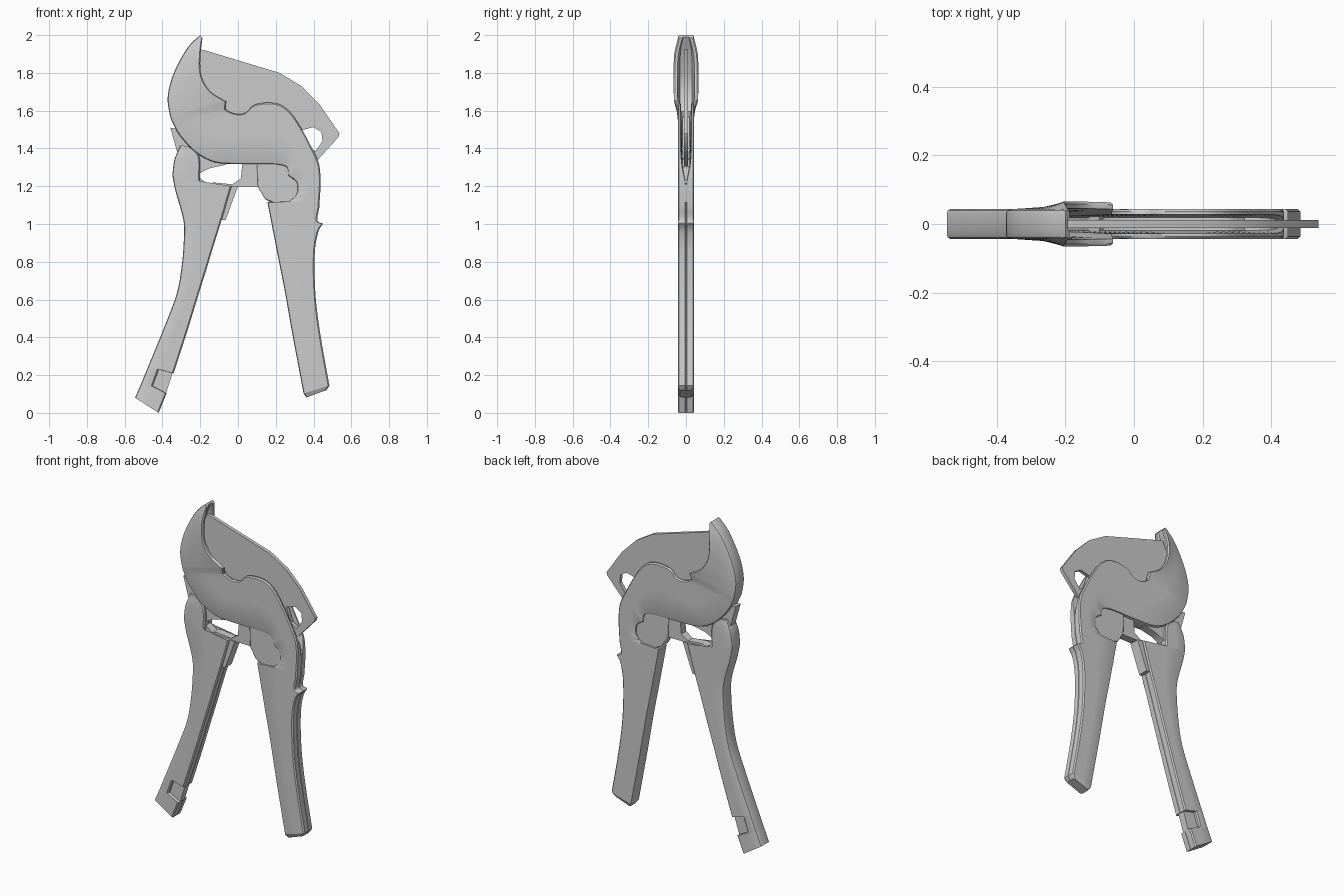
import bpy, bmesh
from mathutils import Vector


def finish(ob, angle=0.6):
    bpy.ops.object.select_all(action='DESELECT')
    bpy.context.view_layer.objects.active = ob
    ob.select_set(True)
    bpy.ops.object.shade_smooth_by_angle(angle=angle)


def smooth_run(run, n=4):
    """Catmull-Rom through the stations of one run."""
    v = [Vector(s) for s in run]
    out = []
    for i in range(len(v) - 1):
        p0, p1, p2, p3 = v[max(i - 1, 0)], v[i], v[i + 1], v[min(i + 2, len(v) - 1)]
        for k in range(n):
            t = k / n
            out.append(0.5 * (2 * p1 + (p2 - p0) * t + (2 * p0 - 5 * p1 + 4 * p2 - p3) * t * t
                              + (3 * p1 - p0 - 3 * p2 + p3) * t ** 3))
    return out + [v[-1]]


def section(s):
    """Slotted, chamfered cross-section spanning from edge A to edge B."""
    ax, az, bx, bz, w, wi, f = s
    a, b = Vector((ax, 0, az)), Vector((bx, 0, bz))
    length = (b - a).length
    u = (b - a) / length
    w0 = min(w, 0.043)
    c = min(0.012, 0.3 * length)
    half = [(0, w0 - c), (c * 0.3, w0 - c * 0.3), (c, w0), (length / 2, w0 + 0.3 * (w - w0)),
            (length - c * 0.6, w), (length, w - c * 0.6), (length, wi), (length * f, wi * 0.7)]
    pts = [(t, y) for t, y in half] + [(t, -y) for t, y in reversed(half)]
    return [a + u * t + Vector((0, y, 0)) for t, y in pts]


def loft(name, runs):
    bm = bmesh.new()
    rings = [[bm.verts.new(p) for p in section(s)] for run in runs for s in smooth_run(run)]
    n = len(rings[0])
    for r, q in zip(rings, rings[1:]):
        for i in range(n):
            bm.faces.new((r[i], r[(i + 1) % n], q[(i + 1) % n], q[i]))
    bm.faces.new(rings[0])
    bm.faces.new(rings[-1])
    bmesh.ops.recalc_face_normals(bm, faces=bm.faces)
    me = bpy.data.meshes.new(name)
    bm.to_mesh(me)
    bm.free()
    ob = bpy.data.objects.new(name, me)
    bpy.context.collection.objects.link(ob)
    finish(ob)
    return ob


def plate(name, half, *outlines, bevel=0.0):
    """Flat plate in the xz plane; outlines after the first are holes."""
    cu = bpy.data.curves.new(name, 'CURVE')
    cu.dimensions = '2D'
    cu.fill_mode = 'BOTH'
    cu.extrude = half
    for pts in outlines:
        sp = cu.splines.new('POLY')
        sp.points.add(len(pts) - 1)
        for p, (x, z) in zip(sp.points, pts):
            p.co = (x, z, 0, 1)
        sp.use_cyclic_u = True
    ob = bpy.data.objects.new(name, cu)
    bpy.context.collection.objects.link(ob)
    ob.rotation_euler.x = 1.5707963
    bpy.ops.object.select_all(action='DESELECT')
    bpy.context.view_layer.objects.active = ob
    ob.select_set(True)
    bpy.ops.object.convert(target='MESH')
    ob = bpy.context.object
    bm = bmesh.new()
    bm.from_mesh(ob.data)
    bmesh.ops.remove_doubles(bm, verts=bm.verts, dist=1e-5)
    bmesh.ops.recalc_face_normals(bm, faces=bm.faces)
    bm.to_mesh(ob.data)
    bm.free()
    if bevel:
        m = ob.modifiers.new('bevel', 'BEVEL')
        m.width = bevel
        m.segments = 2
    finish(ob)
    return ob


# stations: edge A (x, z), edge B (x, z), half width at B, slot half width, slot floor
jaw = [(-.20, 2.0, -.188, 1.985, .040, .020, .6),
       (-.257, 1.947, -.198, 1.90, .062, .040, .5),
       (-.31, 1.862, -.198, 1.81, .065, .045, .45),
       (-.352, 1.767, -.177, 1.746, .065, .045, .4),
       (-.373, 1.661, -.135, 1.693, .065, .045, .4),
       (-.357, 1.56, -.061, 1.65, .063, .043, .4)]
head = [(-.35, 1.545, -.066, 1.608, .045, .028, .35),
        (-.31, 1.47, -.04, 1.592, .043, .028, .3),
        (-.225, 1.38, .003, 1.582, .043, .028, .3),
        (-.124, 1.327, .045, 1.592, .043, .028, .2),
        (.008, 1.317, .093, 1.634, .043, .028, .1),
        (.124, 1.317, .198, 1.64, .043, .028, .1),
        (.198, 1.315, .272, 1.597, .043, .028, .1),
        (.257, 1.30, .341, 1.497, .043, .028, .2),
        (.267, 1.253, .40, 1.385, .043, .028, .4)]
neck = [(.267, 1.253, .402, 1.383, .043, .028, .4),
        (.31, 1.22, .431, 1.31, .043, .022, .8),
        (.31, 1.158, .437, 1.21, .043, .004, .97),
        (.27, 1.12, .432, 1.115, .043, .004, .98)]
grip_top = [(.156, 1.115, .431, 1.09, .043, .004, .985),
            (.178, 1.0, .42, 1.02, .043, .004, .985),
            (.182, .975, .449, 1.003, .043, .004, .985)]
grip = [(.182, .973, .449, 1.0, .043, .004, .985),
        (.19, .94, .424, .955, .043, .004, .985),
        (.209, .84, .406, .84, .043, .004, .985),
        (.246, .654, .41, .628, .043, .004, .985),
        (.288, .416, .436, .416, .043, .004, .985),
        (.347, .103, .484, .145, .043, .004, .985)]
grip_end = [grip[-1], (.362, .082, .468, .12, .032, .004, .985)]
loft("jaw_and_handle", [jaw, head, neck, grip_top, grip, grip_end])

# left handle with the clip notch near its foot
upper = [(-.304, 1.417, -.257, 1.41, .038, .004, .98),
         (-.336, 1.343, -.204, 1.354, .043, .004, .98),
         (-.347, 1.264, -.204, 1.21, .043, .004, .98)]
lower = [(-.346, 1.25, -.034, 1.2, .043, .004, .985),
         (-.331, 1.174, -.053, 1.135, .043, .004, .985),
         (-.288, 1.015, -.087, 1.02, .043, .004, .985),
         (-.288, .893, -.13, .883, .043, .004, .985),
         (-.299, .77, -.167, .76, .043, .004, .985),
         (-.325, .628, -.21, .623, .043, .004, .985),
         (-.389, .458, -.267, .437, .043, .004, .985),
         (-.473, .252, -.341, .209, .043, .004, .985)]
notch = [(-.475, .248, -.42, .23, .043, .004, .97),
         (-.512, .157, -.452, .142, .043, .004, .97)]
foot = [(-.516, .148, -.378, .103, .043, .004, .985),
        (-.545, .08, -.42, .0, .043, .004, .985)]
loft("left_handle", [upper, lower, notch, foot])
plate("clip_core", .022, [(-.44, .245), (-.345, .215), (-.382, .1), (-.47, .13)])
plate("handle_tongue", .032, [(-.12, 1.2), (.0, 1.2), (-.066, 1.02), (-.12, 1.02)])

# cutting blade with its window
plate("blade", .011,
      [(-.205, 1.925), (-.177, 1.92), (.22, 1.80), (.336, 1.73), (.431, 1.634), (.537, 1.48),
       (.532, 1.46), (.421, 1.338), (.33, 1.31), (.1, 1.4), (-.05, 1.42), (-.15, 1.55),
       (-.225, 1.72), (-.235, 1.85)],
      [(.34, 1.497), (.40, 1.513), (.442, 1.487), (.447, 1.438), (.41, 1.385), (.37, 1.41)])

# ratchet parts showing beneath the head
plate("pivot_tang", .024, [(-.358, 1.51), (-.325, 1.39), (-.29, 1.3), (-.21, 1.255), (-.2, 1.27),
                           (-.15, 1.295), (-.06, 1.315), (-.1, 1.4), (-.3, 1.5)])
plate("ratchet_link", .024, [(-.25, 1.27), (-.204, 1.245), (-.16, 1.21), (-.13, 1.22), (-.03, 1.21),
                             (.015, 1.24), (.025, 1.34), (.2, 1.34), (.2, 1.15), (.14, 1.15),
                             (.105, 1.197), (-.05, 1.197), (-.25, 1.19)])
plate("latch", .034, [(.10, 1.335), (.265, 1.335), (.28, 1.25), (.32, 1.22), (.32, 1.15), (.275, 1.112),
                      (.18, 1.112), (.145, 1.13), (.105, 1.195)], bevel=.006)
